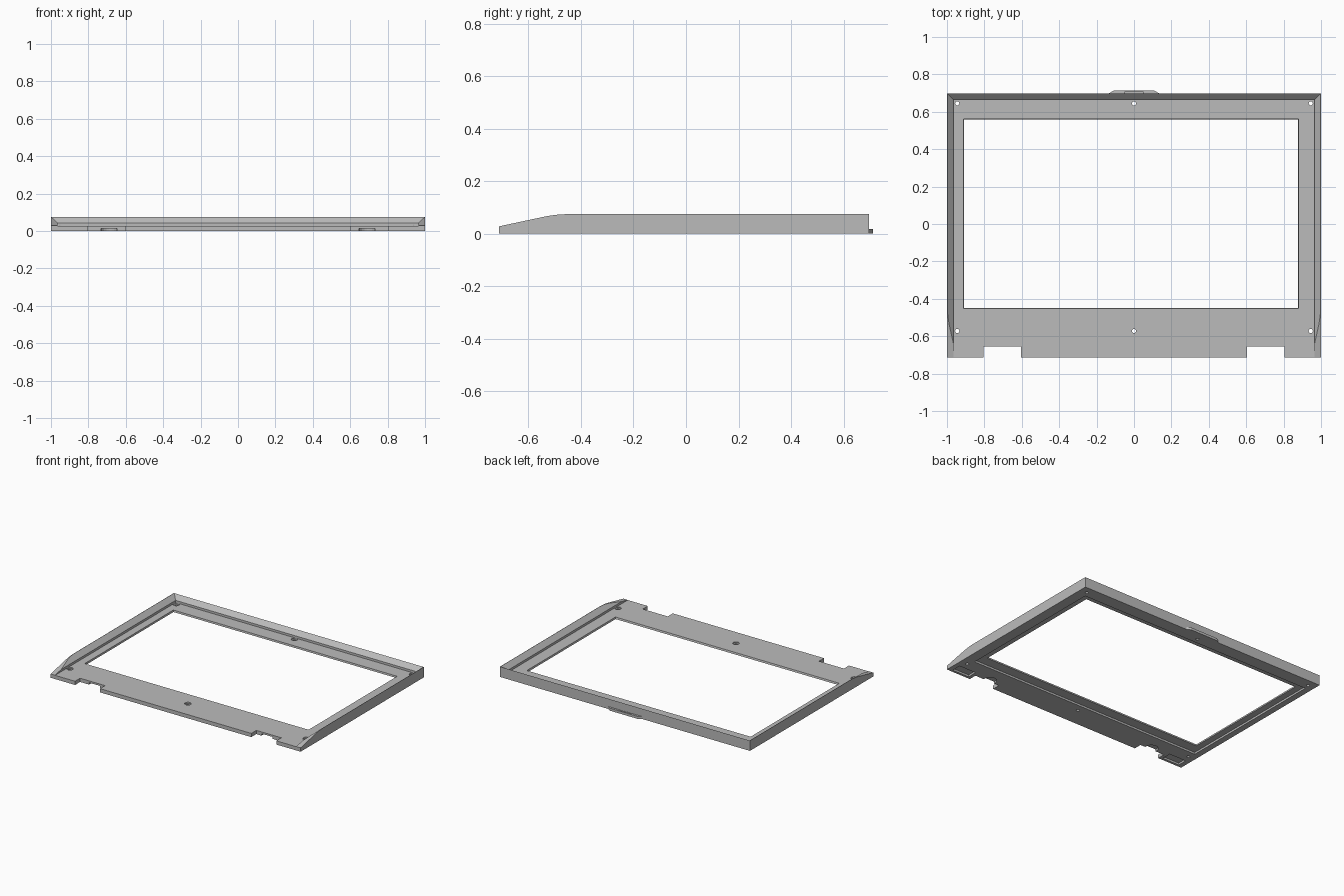
import bpy, bmesh
from mathutils import Matrix

cube = bpy.data.objects.get("Cube")
if cube:
    bpy.data.objects.remove(cube, do_unlink=True)

grey = bpy.data.materials.new("plain grey")
grey.use_nodes = True
grey.diffuse_color = (0.5, 0.5, 0.5, 1)
grey.node_tree.nodes["Principled BSDF"].inputs["Base Color"].default_value = (0.5, 0.5, 0.5, 1)


def add_object(name, bm):
    bmesh.ops.recalc_face_normals(bm, faces=bm.faces)
    mesh = bpy.data.meshes.new(name)
    bm.to_mesh(mesh)
    bm.free()
    mesh.materials.append(grey)
    obj = bpy.data.objects.new(name, mesh)
    bpy.context.collection.objects.link(obj)
    return obj


def loft(name, rings):
    """Solid through matching rings of points."""
    bm = bmesh.new()
    loops = [[bm.verts.new(p) for p in ring] for ring in rings]
    for a, b in zip(loops, loops[1:]):
        for i in range(len(a)):
            j = (i + 1) % len(a)
            bm.faces.new((a[i], a[j], b[j], b[i]))
    bm.faces.new(loops[0])
    bm.faces.new(loops[-1])
    return add_object(name, bm)


def rect(x0, x1, y0, y1, z):
    return [(x0, y0, z), (x1, y0, z), (x1, y1, z), (x0, y1, z)]


def box(name, x0, x1, y0, y1, z0, z1):
    return loft(name, [rect(x0, x1, y0, y1, z0), rect(x0, x1, y0, y1, z1)])


def cylinder(name, x, y, z0, z1, radius):
    bm = bmesh.new()
    bmesh.ops.create_cone(bm, cap_ends=True, segments=20, radius1=radius, radius2=radius,
                          depth=z1 - z0, matrix=Matrix.Translation((x, y, (z0 + z1) / 2)))
    return add_object(name, bm)


def cut(target, cutter):
    """Subtract the cutter and throw it away."""
    cutter.hide_render = True
    mod = target.modifiers.new("cut", "BOOLEAN")
    mod.operation = "DIFFERENCE"
    mod.solver = "EXACT"
    mod.object = cutter
    bpy.context.view_layer.objects.active = target
    bpy.ops.object.modifier_apply(modifier=mod.name)
    bpy.data.objects.remove(cutter, do_unlink=True)


FRONT, BACK = -0.7125, 0.697
TOP, PLATE = 0.075, 0.027

# Frame blank: side profile with ramped front, swept across the width
profile = [(FRONT, 0), (BACK, 0), (BACK, TOP), (-0.45, TOP), (-0.49, 0.0725),
           (-0.53, 0.067), (FRONT, PLATE + 0.001)]
frame = loft("screen_frame", [[(x, y, z) for y, z in profile] for x in (-1, 1)])

# Hollow inside the rim: short vertical step, then a flared slope, open at the front
levels = [(0, PLATE), (0, 0.043), (0.033, TOP), (0.054, 0.095)]
cut(frame, loft("rim_cutter", [rect(-0.965 - g, 0.965 + g, -1, 0.665 + g, z) for g, z in levels]))

# Shallow pocket under the plate that seats the panel
cut(frame, box("panel_pocket_cutter", -0.955, 0.925, -0.52, 0.605, -0.02, 0.014))

# Screen opening with slightly slanted edges
cut(frame, loft("opening_cutter", [rect(-0.904, 0.872, -0.442, 0.556, -0.01),
                                   rect(-0.912, 0.882, -0.453, 0.563, 0.035)]))

# Hinge notches, rounded hinge reliefs and corner pockets on both sides
for s in (-1, 1):
    xs = sorted((s * 0.605, s * 0.805))
    cut(frame, box("notch_cutter", *xs, -0.8, -0.655, -0.05, 0.1))
    cut(frame, cylinder("hinge_relief_cutter", s * 0.69, -0.645, -0.02, 0.014, 0.045))
    xs = sorted((s * 0.83, s * 0.965))
    cut(frame, box("corner_pocket_cutter", *xs, -0.695, -0.625, -0.02, 0.014))

# Countersunk screw holes
for x in (-0.945, 0, 0.945):
    for y in (-0.572, 0.645):
        cut(frame, cylinder("counterbore_cutter", x, y, 0.019, 0.035, 0.022))
        cut(frame, cylinder("screw_hole_cutter", x, y, -0.02, 0.05, 0.011))

# Latch tab on the back edge with a small slot
tab_outline = [(-0.14, BACK - 0.002), (-0.11, 0.7125), (0.11, 0.7125), (0.14, BACK - 0.002)]
tab = loft("latch_tab", [[(x, y, z) for x, y in tab_outline] for z in (0, 0.018)])
cut(tab, box("slot_cutter", -0.05, 0.05, 0.699, 0.707, 0.008, 0.05))
